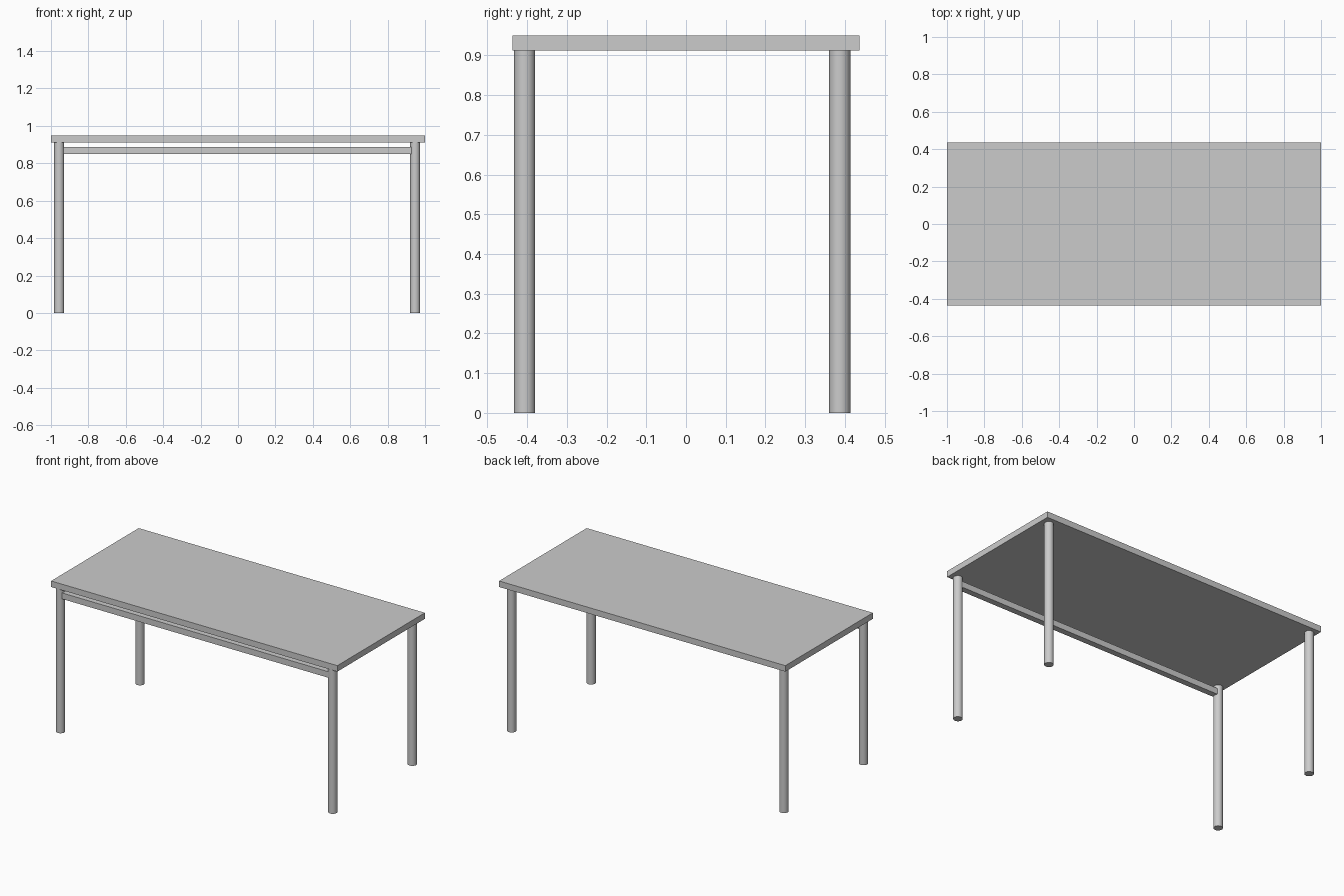
import bpy

if "Cube" in bpy.data.objects:
    bpy.data.objects.remove(bpy.data.objects["Cube"])


def box(name, lo, hi):
    """Axis-aligned box between two corners."""
    bpy.ops.mesh.primitive_cube_add(size=1, location=[(a + b) / 2 for a, b in zip(lo, hi)])
    ob = bpy.context.object
    ob.name = name
    ob.scale = [b - a for a, b in zip(lo, hi)]
    bpy.ops.object.transform_apply(location=False, rotation=False, scale=True)
    return ob


def leg(name, x, y, height=0.913, radius=0.0265):
    """Round leg standing on the floor."""
    bpy.ops.mesh.primitive_cylinder_add(vertices=32, radius=radius, depth=height,
                                        location=(x, y, height / 2))
    bpy.context.object.name = name
    bpy.ops.object.shade_smooth_by_angle()


# Table top
box("table_top", (-1, -0.437, 0.912), (1, 0.437, 0.95))

# Four legs, set slightly off centre under the top
for side, x in (("left", -0.956), ("right", 0.947)):
    for end, y in (("front", -0.406), ("back", 0.387)):
        leg(f"{end}_{side}_leg", x, y)

# Rail between the front legs
box("front_rail", (-0.934, -0.425, 0.85), (0.932, -0.387, 0.888))
